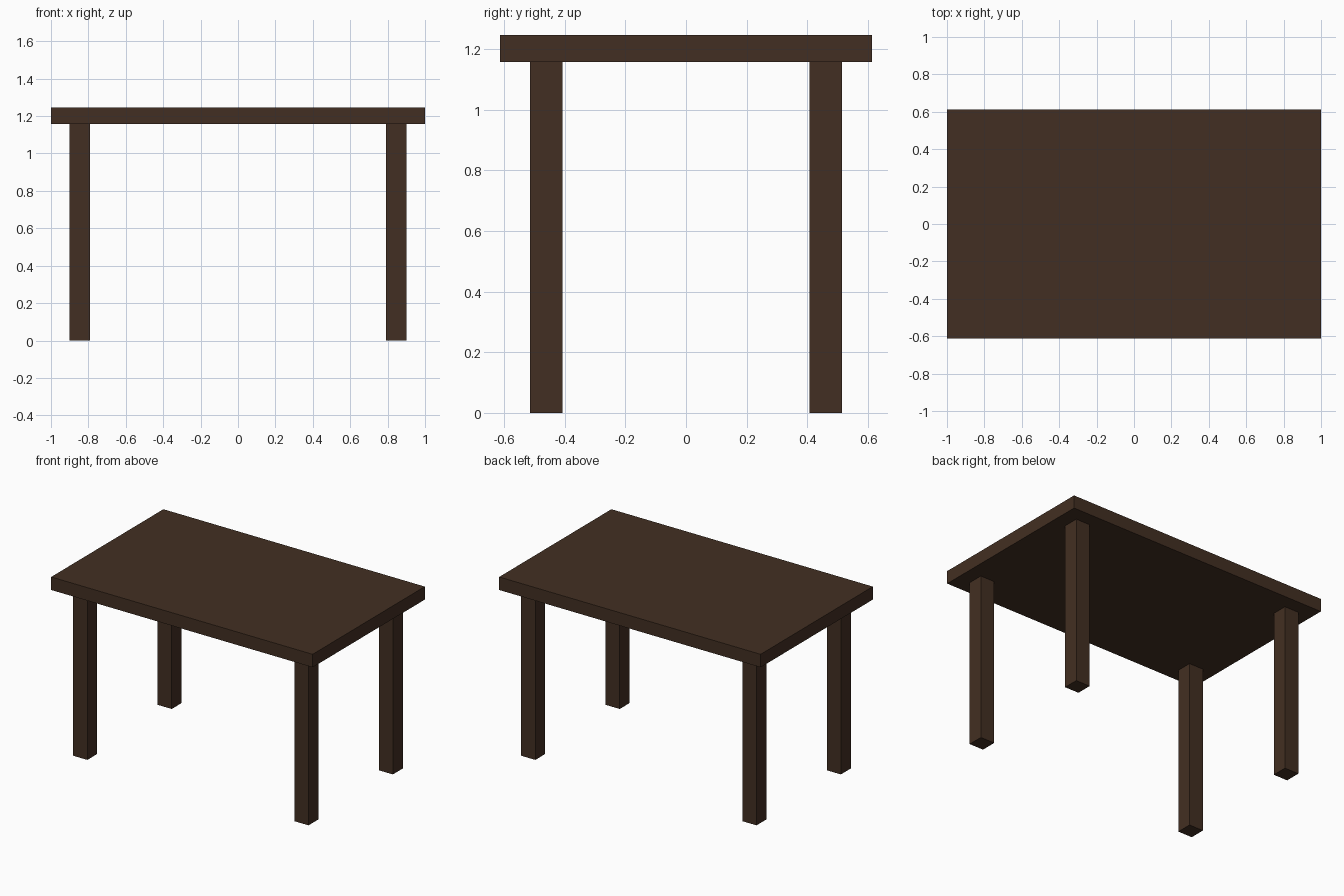
import bpy

if "Cube" in bpy.data.objects:
    bpy.data.objects.remove(bpy.data.objects["Cube"])

wood = bpy.data.materials.new("dark_wood")
wood.diffuse_color = (0.055, 0.028, 0.016, 1.0)
wood.use_nodes = True
wood.node_tree.nodes["Principled BSDF"].inputs["Base Color"].default_value = wood.diffuse_color

HEIGHT, UNDERSIDE = 1.247, 1.157


def box(name, centre, size):
    bpy.ops.mesh.primitive_cube_add(size=1, location=centre)
    ob = bpy.context.object
    ob.name = name
    ob.scale = size
    bpy.ops.object.transform_apply(location=False, rotation=False, scale=True)
    ob.data.materials.append(wood)
    return ob


# Table top slab
box("table_top", (0, 0, (HEIGHT + UNDERSIDE) / 2), (2.0, 1.226, HEIGHT - UNDERSIDE))

# Four square legs, inset from the corners
for side, sx in (("left", -1), ("right", 1)):
    for end, sy in (("front", -1), ("back", 1)):
        box(f"{end}_{side}_leg", (sx * 0.846, sy * 0.461, UNDERSIDE / 2),
            (0.108, 0.108, UNDERSIDE))
